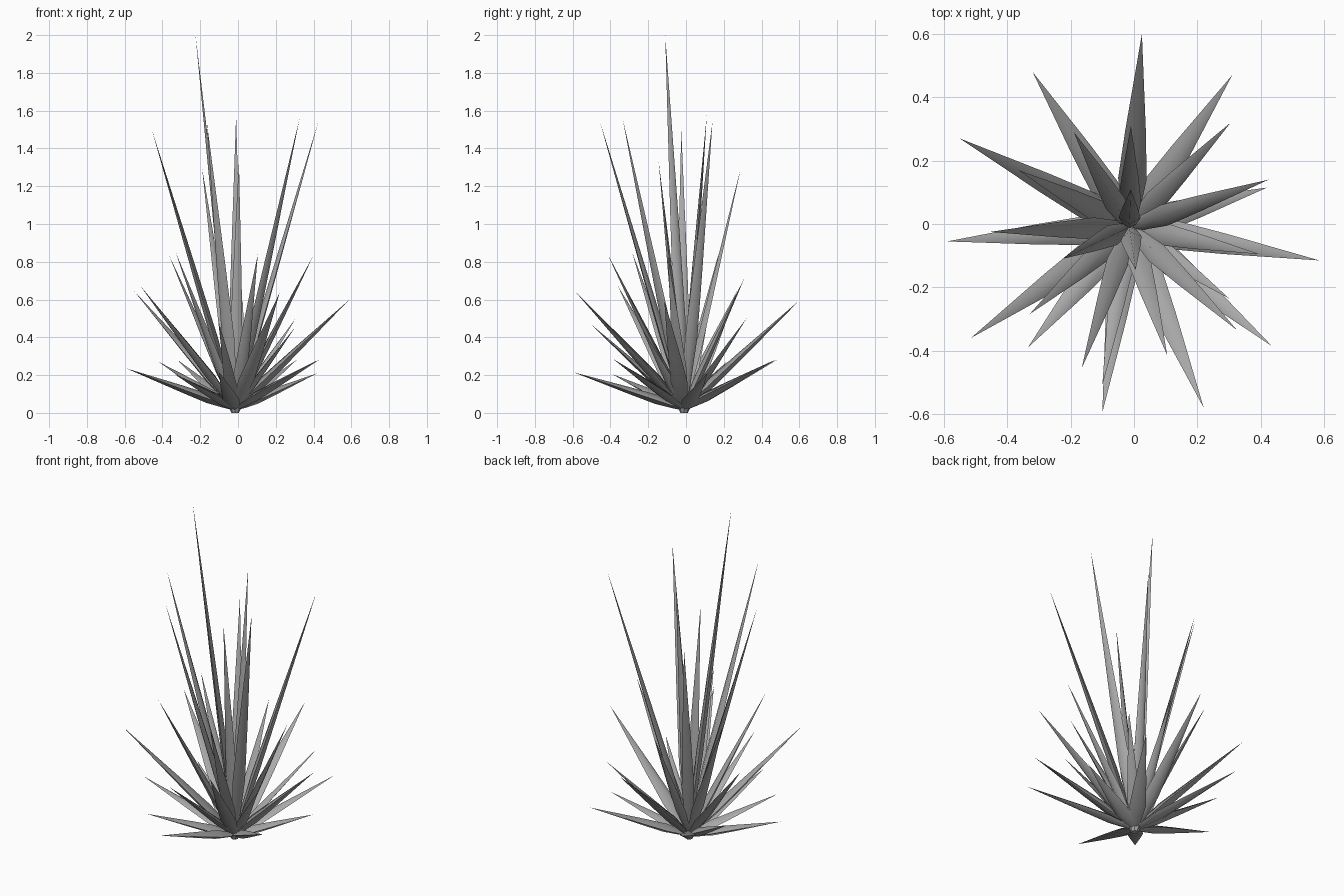
import bpy, bmesh, math
from mathutils import Vector

cube = bpy.data.objects.get("Cube")
if cube:
    bpy.data.objects.remove(cube, do_unlink=True)

grey = bpy.data.materials.new("leaf grey")
grey.use_nodes = True
colour = (0.4, 0.4, 0.4, 1)
grey.diffuse_color = colour
grey.node_tree.nodes["Principled BSDF"].inputs["Base Color"].default_value = colour

ROOT = Vector((-0.015, -0.01, 0.02))

# Profile of a blade: fraction of length, half width
PROFILE = [(0, 0.014), (0.1, 0.029), (0.25, 0.043), (0.5, 0.031)]
# Height of the ridge above and of the keel below, relative to half width
RIDGE, KEEL = 0.6, 0.5


def blade(name, tip, width):
    """Pointed four-sided blade with a soft ridge along its upper side."""
    tip = Vector(tip)
    axis = tip - ROOT
    side = axis.cross(Vector((0, 0, 1))).normalized()
    up = side.cross(axis).normalized()
    bm = bmesh.new()
    rings = []
    for t, r in PROFILE:
        r *= width
        centre = ROOT + axis * t
        rings.append([bm.verts.new(centre + o) for o in
                      (side * r, up * r * RIDGE, -side * r, -up * r * KEEL)])
    point = bm.verts.new(tip)
    bm.faces.new(rings[0])
    for a, b in zip(rings, rings[1:]):
        for i in range(4):
            j = (i + 1) % 4
            bm.faces.new((a[i], a[j], b[j], b[i]))
    for i in range(4):
        bm.faces.new((rings[-1][i], rings[-1][(i + 1) % 4], point))
    bmesh.ops.recalc_face_normals(bm, faces=bm.faces)
    mesh = bpy.data.meshes.new(name)
    bm.to_mesh(mesh)
    bm.free()
    mesh.materials.append(grey)
    obj = bpy.data.objects.new(name, mesh)
    bpy.context.collection.objects.link(obj)
    return obj


# Width and tips of each tier of blades
TIERS = {
    "low_blade": (1.05, [
        (-0.59, -0.055, 0.235), (-0.10, -0.595, 0.215), (0.435, -0.385, 0.285),
        (0.42, 0.115, 0.21), (0.31, 0.47, 0.28), (-0.32, 0.48, 0.28),
        (-0.335, -0.39, 0.205), (-0.42, 0.215, 0.27)]),
    "spreading_blade": (1.05, [
        (0.585, -0.115, 0.595), (0.025, 0.6, 0.595), (-0.55, 0.27, 0.645),
        (-0.515, -0.36, 0.67), (0.22, -0.58, 0.635)]),
    "short_blade": (0.8, [
        (-0.10, -0.51, 0.475), (0.30, -0.235, 0.45), (0.305, 0.32, 0.50)]),
    "middle_blade": (0.85, [
        (0.395, -0.095, 0.825), (0.105, -0.415, 0.84), (-0.33, -0.285, 0.85),
        (-0.365, 0.17, 0.835), (-0.01, 0.31, 0.715)]),
    "tall_blade": (0.8, [
        (0.425, 0.14, 1.54), (0.325, -0.335, 1.555), (-0.165, -0.455, 1.54),
        (-0.455, -0.025, 1.495), (-0.01, 0.11, 1.575), (-0.19, 0.29, 1.295),
        (0.005, -0.145, 1.335), (-0.225, -0.11, 2.0)]),
}

bpy.ops.object.select_all(action="DESELECT")
for name, (width, tips) in TIERS.items():
    for n, tip in enumerate(tips, 1):
        obj = blade(f"{name}_{n}", tip, width)
        obj.select_set(True)
        bpy.context.view_layer.objects.active = obj
bpy.ops.object.shade_smooth_by_angle(angle=math.radians(65))

# Small crown that joins the blades at the ground
bpy.ops.mesh.primitive_cone_add(vertices=8, radius1=0.02, radius2=0.034,
                                depth=0.03, location=(ROOT.x, ROOT.y, 0.015))
crown = bpy.context.object
crown.name = "root_crown"
crown.data.materials.append(grey)
